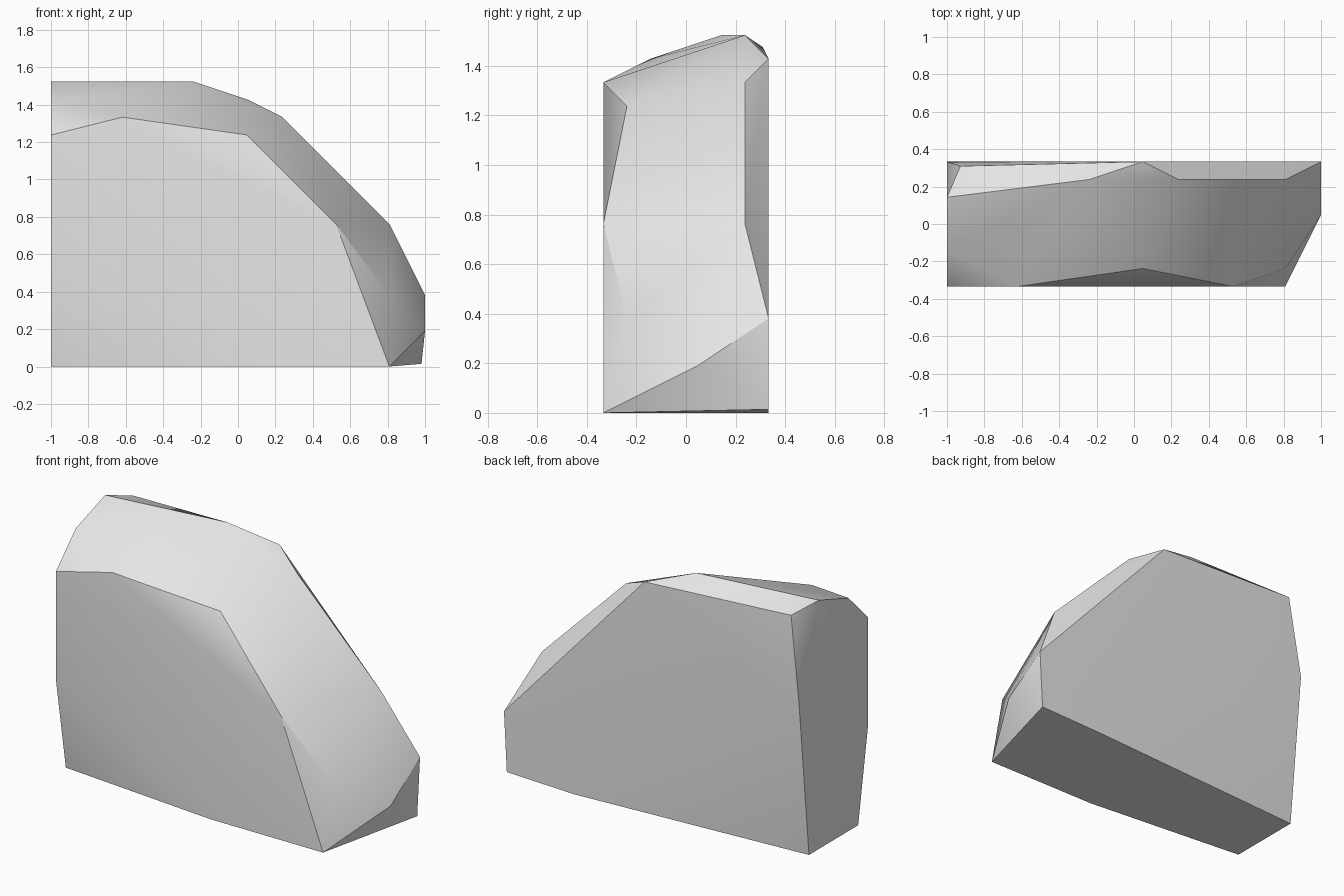
import bpy
import bmesh
from mathutils import Vector

cube = bpy.data.objects.get("Cube")
if cube:
    bpy.data.objects.remove(cube, do_unlink=True)

UNIT = 1 / 21  # the boulder is chiselled on a coarse grid, 42 steps long


def make_material(name, color):
    mat = bpy.data.materials.new(name)
    mat.use_nodes = True
    mat.diffuse_color = color
    mat.node_tree.nodes["Principled BSDF"].inputs["Base Color"].default_value = color
    return mat


def hull_object(name, outlines, mat):
    """Wrap a tight convex skin round a set of outlines."""
    bm = bmesh.new()
    for outline in outlines:
        for corner in outline:
            bm.verts.new(Vector(corner) * UNIT)
    result = bmesh.ops.convex_hull(bm, input=bm.verts[:])
    loose = set(result["geom_interior"] + result["geom_unused"])
    loose_verts = [v for v in loose if isinstance(v, bmesh.types.BMVert)]
    bmesh.ops.delete(bm, geom=loose_verts, context="VERTS")
    # Merge triangles that lie in one plane
    bmesh.ops.dissolve_limit(bm, angle_limit=0.01, verts=bm.verts[:], edges=bm.edges[:])
    bmesh.ops.recalc_face_normals(bm, faces=bm.faces[:])
    mesh = bpy.data.meshes.new(name)
    bm.to_mesh(mesh)
    bm.free()
    mesh.materials.append(mat)
    obj = bpy.data.objects.new(name, mesh)
    bpy.context.collection.objects.link(obj)
    return obj


# Flat left end
left_end = [(-21, y, z) for y, z in
            [(-5, 0), (-7, 12), (-7, 26), (-3, 30), (3, 32), (7, 20), (5, 0)]]

# Front rim, from the crest down to the toe
front_rim = [(-13, -7, 28), (1, -5, 26), (11, -7, 16), (17, -5, 8), (17, -7, 0), (1, -7, 0)]

# Back rim, with its chamfered shoulder
back_rim = [(-19.5, 6.5, 31), (-5, 5, 32), (1, 7, 30), (5, 5, 28),
            (17, 5, 16), (21, 7, 8), (20.6, 7, 0.3), (11, 7, 0)]

# Right-hand tip
tip = [(21, 1, 4)]

stone = make_material("stone grey", (0.8, 0.8, 0.8, 1))
boulder = hull_object("boulder", [left_end, front_rim, back_rim, tip], stone)

# Soft shading over gentle slopes, crisp edges elsewhere
bpy.ops.object.select_all(action="DESELECT")
boulder.select_set(True)
bpy.context.view_layer.objects.active = boulder
bpy.ops.object.shade_smooth_by_angle(angle=0.5236)
